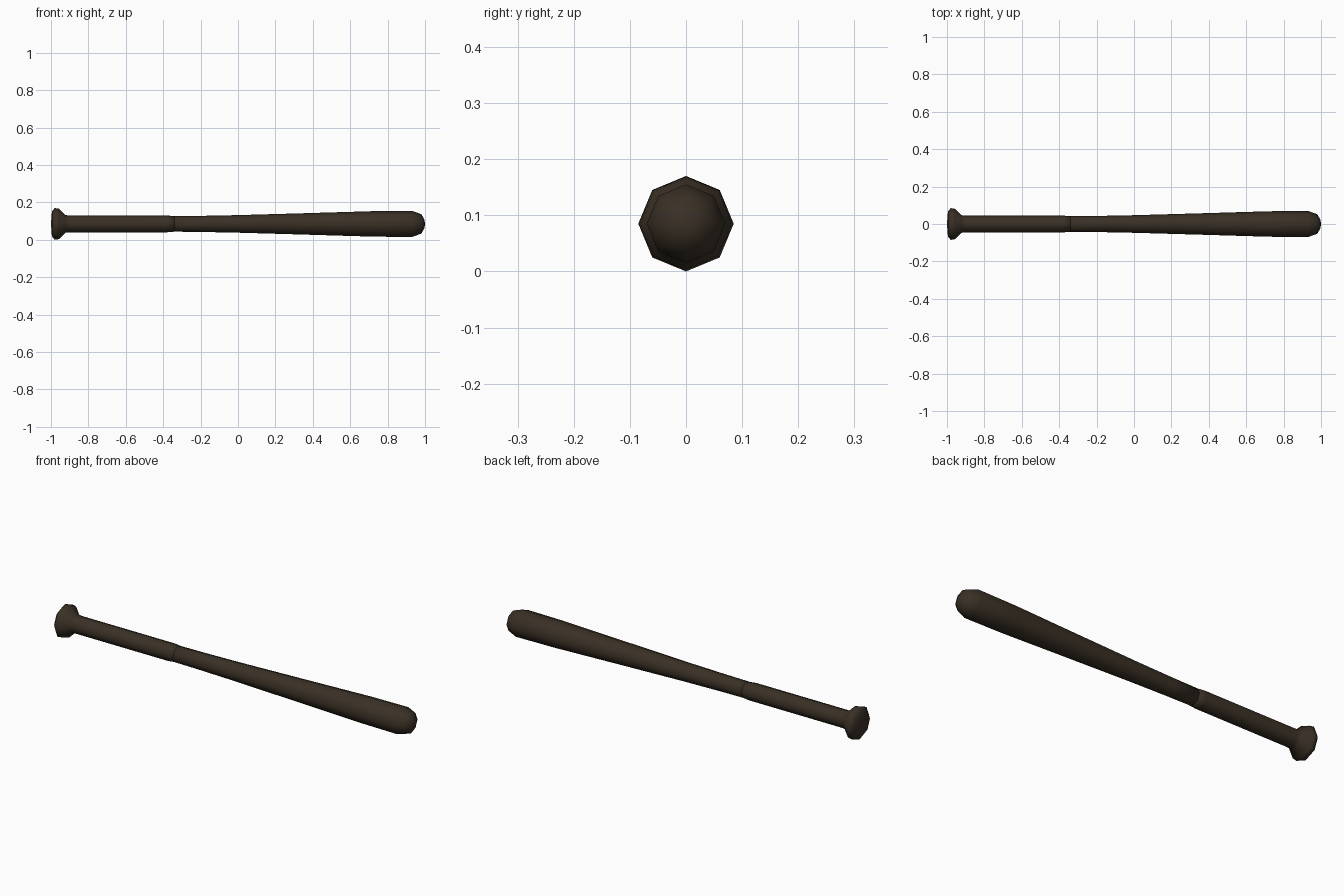
import bpy, bmesh, math

if "Cube" in bpy.data.objects:
    bpy.data.objects.remove(bpy.data.objects["Cube"])

SIDES = 8
AXIS_Z = 0.085

wood = bpy.data.materials.new("dark brown wood")
wood.diffuse_color = (0.042, 0.030, 0.019, 1)
wood.use_nodes = True
wood.node_tree.nodes["Principled BSDF"].inputs["Base Color"].default_value = wood.diffuse_color


def lathe(name, profile):
    """Revolve (x, radius) points about the long axis, closing ends that have radius 0."""
    bm = bmesh.new()
    rings = []
    for x, r in profile:
        if r == 0:
            rings.append([bm.verts.new((x, 0, AXIS_Z))] * SIDES)
        else:
            angles = [2 * math.pi * i / SIDES for i in range(SIDES)]
            rings.append([bm.verts.new((x, r * math.sin(a), AXIS_Z + r * math.cos(a)))
                          for a in angles])
    for a, b in zip(rings, rings[1:]):
        for i in range(SIDES):
            j = (i + 1) % SIDES
            bm.faces.new(list(dict.fromkeys((a[i], a[j], b[j], b[i]))))
    bmesh.ops.recalc_face_normals(bm, faces=bm.faces)
    for f in bm.faces:
        f.smooth = True
    mesh = bpy.data.meshes.new(name)
    bm.to_mesh(mesh)
    bm.free()
    mesh.materials.append(wood)
    obj = bpy.data.objects.new(name, mesh)
    bpy.context.collection.objects.link(obj)
    return obj


# Knob and grip, ending in a small step
lathe("knob_and_grip", [(-1, 0), (-0.995, 0.066), (-0.98, 0.085), (-0.957, 0.081),
                        (-0.922, 0.047), (-0.90, 0.045), (-0.38, 0.045),
                        (-0.335, 0.041), (-0.335, 0)])

# Tapered barrel with rounded tip
lathe("barrel", [(-0.38, 0), (-0.38, 0.041), (-0.2, 0.043), (0.0, 0.047), (0.35, 0.057),
                 (0.72, 0.068), (0.93, 0.070), (0.98, 0.052), (0.997, 0.022), (1, 0)])
